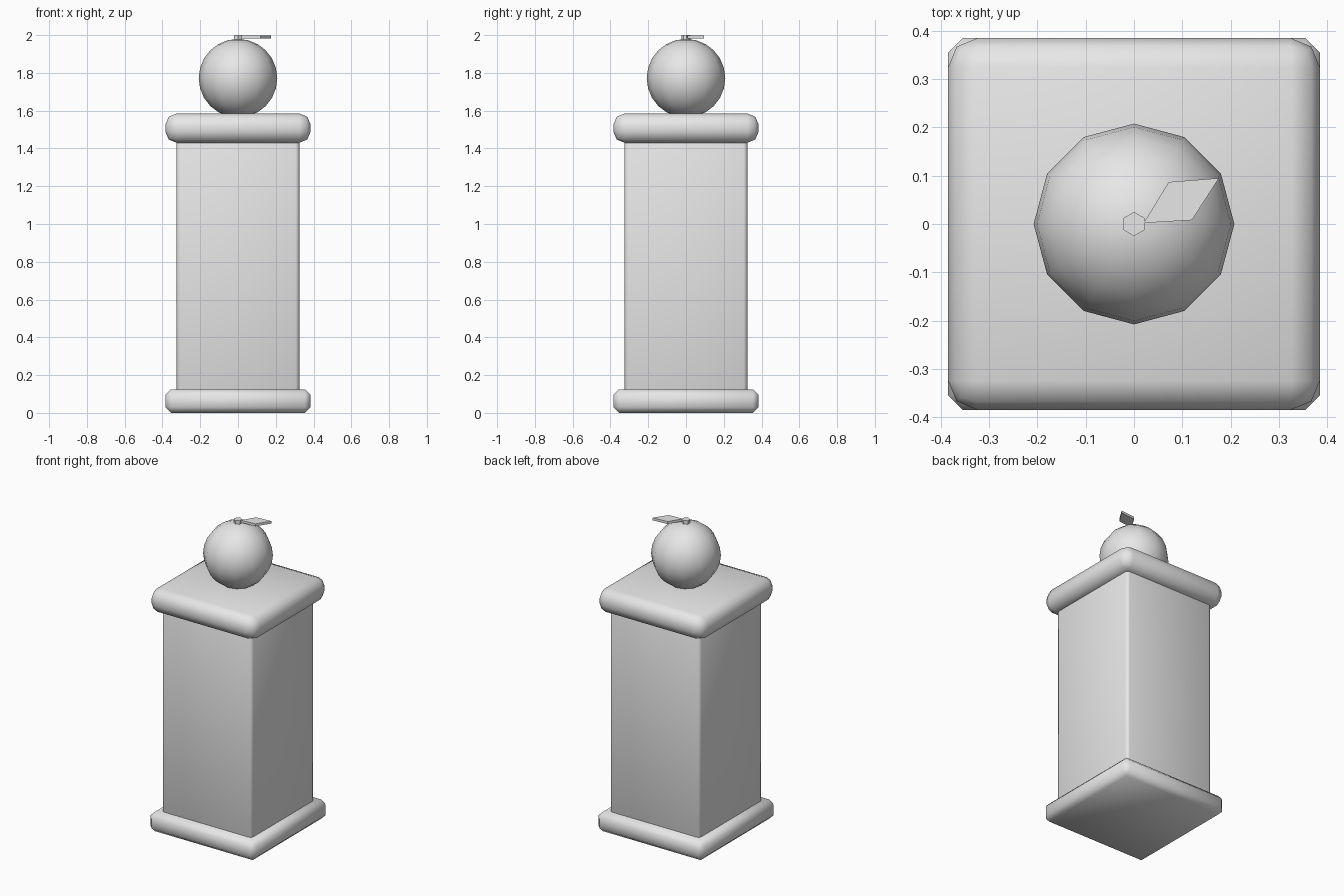
import bpy, bmesh, math

if "Cube" in bpy.data.objects:
    bpy.data.objects.remove(bpy.data.objects["Cube"])

stone = bpy.data.materials.new("plain_grey")
stone.diffuse_color = (0.8, 0.8, 0.8, 1)
stone.use_nodes = True
stone.node_tree.nodes["Principled BSDF"].inputs["Base Color"].default_value = stone.diffuse_color


def finish(name, bm, smooth=None):
    bmesh.ops.recalc_face_normals(bm, faces=bm.faces)
    mesh = bpy.data.meshes.new(name)
    bm.to_mesh(mesh)
    bm.free()
    mesh.materials.append(stone)
    ob = bpy.data.objects.new(name, mesh)
    bpy.context.collection.objects.link(ob)
    if smooth:
        bpy.ops.object.select_all(action='DESELECT')
        ob.select_set(True)
        bpy.context.view_layer.objects.active = ob
        bpy.ops.object.shade_smooth_by_angle(angle=math.radians(smooth))
    return ob


def rounded_block(name, half, z0, z1, width, segments):
    bm = bmesh.new()
    bmesh.ops.create_cube(bm, size=1)
    for v in bm.verts:
        v.co = (v.co.x * 2 * half, v.co.y * 2 * half, z0 if v.co.z < 0 else z1)
    bmesh.ops.bevel(bm, geom=bm.edges[:], offset=width, segments=segments,
                    profile=0.5, affect='EDGES')
    return finish(name, bm, 50)


# pedestal
rounded_block("base_slab", 0.385, 0.0, 0.125, 0.03, 1)
rounded_block("pillar", 0.325, 0.09, 1.47, 0.02, 2)
rounded_block("top_slab", 0.385, 1.43, 1.585, 0.06, 2)

# round fruit
bm = bmesh.new()
bmesh.ops.create_uvsphere(bm, u_segments=12, v_segments=12, radius=0.208)
bmesh.ops.translate(bm, verts=bm.verts, vec=(0, 0, 1.772))
finish("fruit", bm, 50)


def prism(name, points, z0, z1):
    bm = bmesh.new()
    face = bm.faces.new([bm.verts.new((x, y, z0)) for x, y in points])
    up = bmesh.ops.extrude_face_region(bm, geom=[face])["geom"]
    for v in up:
        if isinstance(v, bmesh.types.BMVert):
            v.co.z = z1
    # close the underside if the extrusion removed it
    edges = [e for e in bm.edges if e.is_boundary]
    if edges:
        bmesh.ops.holes_fill(bm, edges=edges, sides=0)
    return finish(name, bm)


# stem and leaf
prism("stem", [(0.025 * math.sin(i * math.pi / 3), 0.025 * math.cos(i * math.pi / 3))
               for i in range(6)], 1.968, 2.0)
prism("leaf", [(0.02, 0.002), (0.12, 0.008), (0.176, 0.095), (0.072, 0.087)], 1.982, 1.998)
